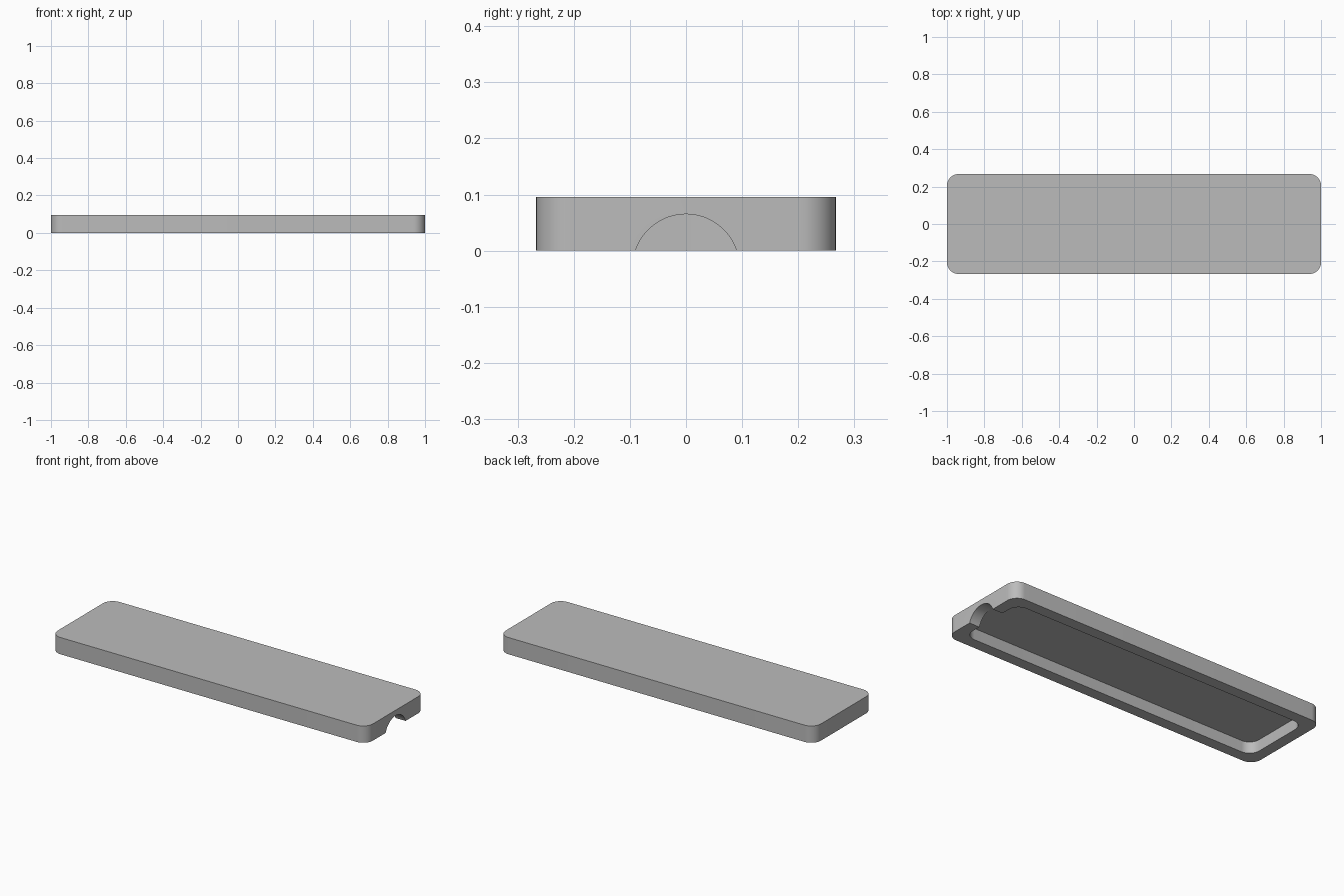
import bpy
import bmesh
from math import cos, sin, pi

cube = bpy.data.objects.get("Cube")
if cube:
    bpy.data.objects.remove(cube, do_unlink=True)

LENGTH, WIDTH, HEIGHT = 2.0, 0.534, 0.096
WALL, RADIUS, DEPTH = 0.064, 0.062, 0.065

grey = bpy.data.materials.new("plain grey")
grey.use_nodes = True
colour = (0.5, 0.5, 0.5, 1)
grey.diffuse_color = colour
grey.node_tree.nodes["Principled BSDF"].inputs["Base Color"].default_value = colour


def rounded_slab(name, length, width, z0, z1, radius, steps=12):
    """Extrude a rounded rectangle from z0 to z1."""
    bm = bmesh.new()
    ring = []
    for quarter, (sx, sy) in enumerate([(1, 1), (-1, 1), (-1, -1), (1, -1)]):
        for i in range(steps + 1):
            a = (quarter + i / steps) * pi / 2
            ring.append(bm.verts.new((sx * (length / 2 - radius) + radius * cos(a),
                                      sy * (width / 2 - radius) + radius * sin(a), z0)))
    base = bm.faces.new(ring)
    top = bmesh.ops.extrude_face_region(bm, geom=[base])["geom"]
    bmesh.ops.translate(bm, vec=(0, 0, z1 - z0),
                        verts=[v for v in top if isinstance(v, bmesh.types.BMVert)])
    bmesh.ops.recalc_face_normals(bm, faces=bm.faces)
    mesh = bpy.data.meshes.new(name)
    bm.to_mesh(mesh)
    bm.free()
    mesh.materials.append(grey)
    obj = bpy.data.objects.new(name, mesh)
    bpy.context.collection.objects.link(obj)
    return obj


# Shallow cover with a rounded outline
cover = rounded_slab("cover", LENGTH, WIDTH, 0, HEIGHT, RADIUS)

# Hollow underside
cavity = rounded_slab("cavity_cutter", LENGTH - 2 * WALL, WIDTH - 2 * WALL,
                      -0.05, DEPTH, RADIUS)

# Arched notch through the left end wall
notch_radius = 0.095
bpy.ops.mesh.primitive_cylinder_add(vertices=96, radius=notch_radius, depth=0.2,
                                    location=(LENGTH / 2, 0, DEPTH - notch_radius),
                                    rotation=(0, pi / 2, 0))
notch = bpy.context.object
notch.name = "notch_cutter"
notch.data.materials.append(grey)

# Cut both shapes, then remove the cutters
for cutter in (cavity, notch):
    cut = cover.modifiers.new(cutter.name, "BOOLEAN")
    cut.operation = "DIFFERENCE"
    cut.solver = "EXACT"
    cut.object = cutter
    cutter.hide_render = True

bpy.ops.object.select_all(action="DESELECT")
cover.select_set(True)
bpy.context.view_layer.objects.active = cover
for cutter in (cavity, notch):
    bpy.ops.object.modifier_apply(modifier=cutter.name)
    bpy.data.objects.remove(cutter, do_unlink=True)
bpy.ops.object.shade_smooth_by_angle(angle=pi / 6)
